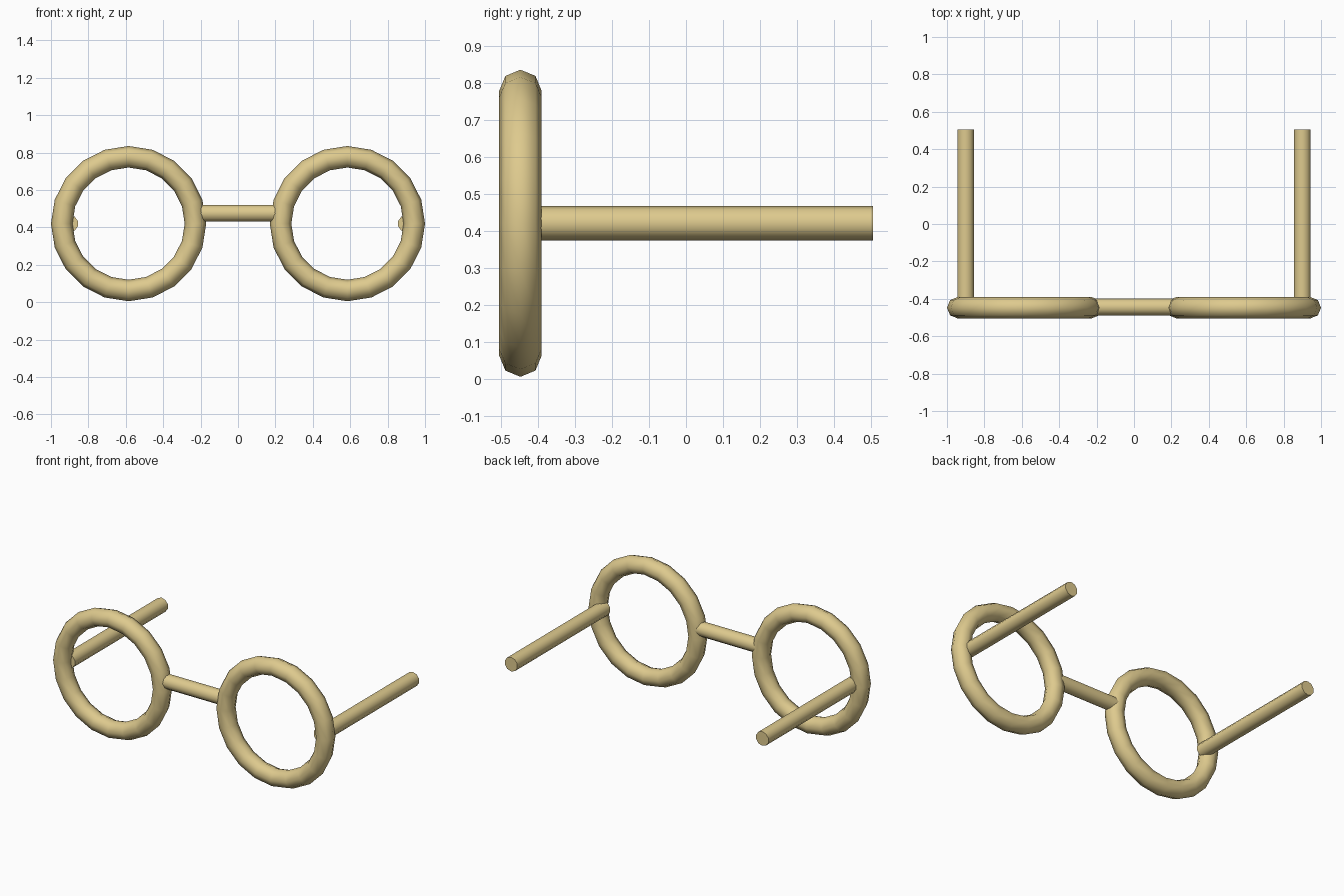
import bpy
from math import radians

cube = bpy.data.objects.get("Cube")
if cube:
    bpy.data.objects.remove(cube, do_unlink=True)

# Single sandy gold material
gold = bpy.data.materials.new("sandy_gold")
gold.use_nodes = True
COLOR = (0.73, 0.59, 0.27, 1)
gold.diffuse_color = COLOR
gold.node_tree.nodes["Principled BSDF"].inputs["Base Color"].default_value = COLOR

RING_Y, RING_Z = -0.4475, 0.42
BACK_Y = 0.505


def finish(name):
    """Name, colour and smooth the active part, keeping end caps sharp."""
    obj = bpy.context.object
    obj.name = name
    obj.data.name = name
    obj.data.materials.append(gold)
    bpy.ops.object.shade_smooth_by_angle(angle=radians(50))


def rod(name, length, location, rotation):
    bpy.ops.mesh.primitive_cylinder_add(vertices=10, radius=0.046, depth=length,
                                        location=location, rotation=rotation)
    finish(name)


for side, s in (("left", 1), ("right", -1)):
    # Round lens rim
    bpy.ops.mesh.primitive_torus_add(major_segments=20, minor_segments=8,
                                     major_radius=0.3575, minor_radius=0.0575,
                                     location=(s * 0.585, RING_Y, RING_Z),
                                     rotation=(radians(90), 0, 0))
    finish(side + "_rim")

    # Straight temple arm running back from the rim
    rod(side + "_temple_arm", BACK_Y - RING_Y,
        (s * 0.9, (BACK_Y + RING_Y) / 2, RING_Z), (radians(90), 0, 0))

# Nose bridge between the rims
rod("nose_bridge", 0.46, (0, -0.444, 0.475), (0, radians(90), 0))
